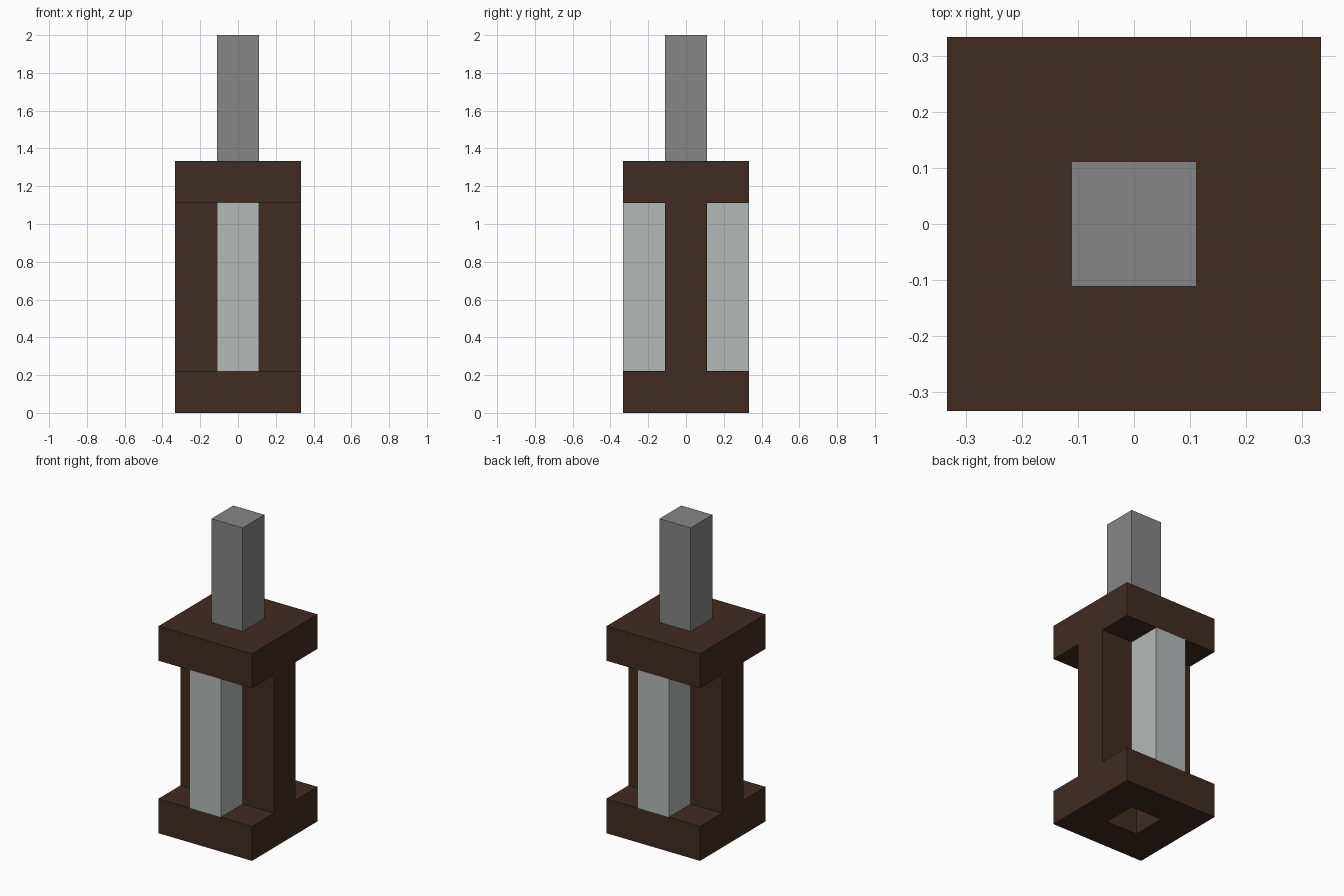
import bpy
import bmesh
from mathutils import Matrix, Vector

cube = bpy.data.objects.get("Cube")
if cube:
    bpy.data.objects.remove(cube, do_unlink=True)

U = 2 / 9  # the whole model sits on a grid of this cell size


def make_material(name, color):
    mat = bpy.data.materials.new(name)
    mat.use_nodes = True
    mat.diffuse_color = (*color, 1)
    bsdf = next(n for n in mat.node_tree.nodes if n.type == "BSDF_PRINCIPLED")
    bsdf.inputs["Base Color"].default_value = (*color, 1)
    return mat


def finish(name, bm, mat):
    bmesh.ops.recalc_face_normals(bm, faces=bm.faces)
    mesh = bpy.data.meshes.new(name)
    bm.to_mesh(mesh)
    bm.free()
    mesh.materials.append(mat)
    obj = bpy.data.objects.new(name, mesh)
    bpy.context.collection.objects.link(obj)
    return obj


def bar(name, x, y, z0, z1, mat):
    """One-cell-wide upright bar centred on grid cell (x, y)."""
    bm = bmesh.new()
    place = Matrix.Translation(Vector((x, y, (z0 + z1) / 2)) * U)
    size = Matrix.Diagonal((U, U, (z1 - z0) * U, 1))
    bmesh.ops.create_cube(bm, size=1, matrix=place @ size)
    return finish(name, bm, mat)


def plate(name, z, mat):
    """Three-by-three plate, one cell thick, with an open centre cell."""
    bm = bmesh.new()
    bmesh.ops.create_grid(bm, x_segments=3, y_segments=3, size=1.5 * U,
                          matrix=Matrix.Translation((0, 0, z * U)))
    centre = min(bm.faces, key=lambda f: f.calc_center_median().xy.length)
    bmesh.ops.delete(bm, geom=[centre], context="FACES_ONLY")
    top = bmesh.ops.extrude_face_region(bm, geom=bm.faces[:], use_keep_orig=True)
    verts = [g for g in top["geom"] if isinstance(g, bmesh.types.BMVert)]
    bmesh.ops.translate(bm, verts=verts, vec=(0, 0, U))
    return finish(name, bm, mat)


brown = make_material("dark brown", (0.051, 0.025, 0.016))
pale = make_material("pale grey", (0.456, 0.491, 0.485))
grey = make_material("mid grey", (0.238, 0.238, 0.238))

# End plates
plate("base_plate", 0, brown)
plate("top_plate", 5, brown)

# Brown posts on the sides, pale bars at the front and back
bar("left_post", 1, 0, 1, 5, brown)
bar("right_post", -1, 0, 1, 5, brown)
bar("front_bar", 0, -1, 1, 5, pale)
bar("back_bar", 0, 1, 1, 5, pale)

# Central rod running through the frame
bar("central_rod", 0, 0, 1, 9, grey)
